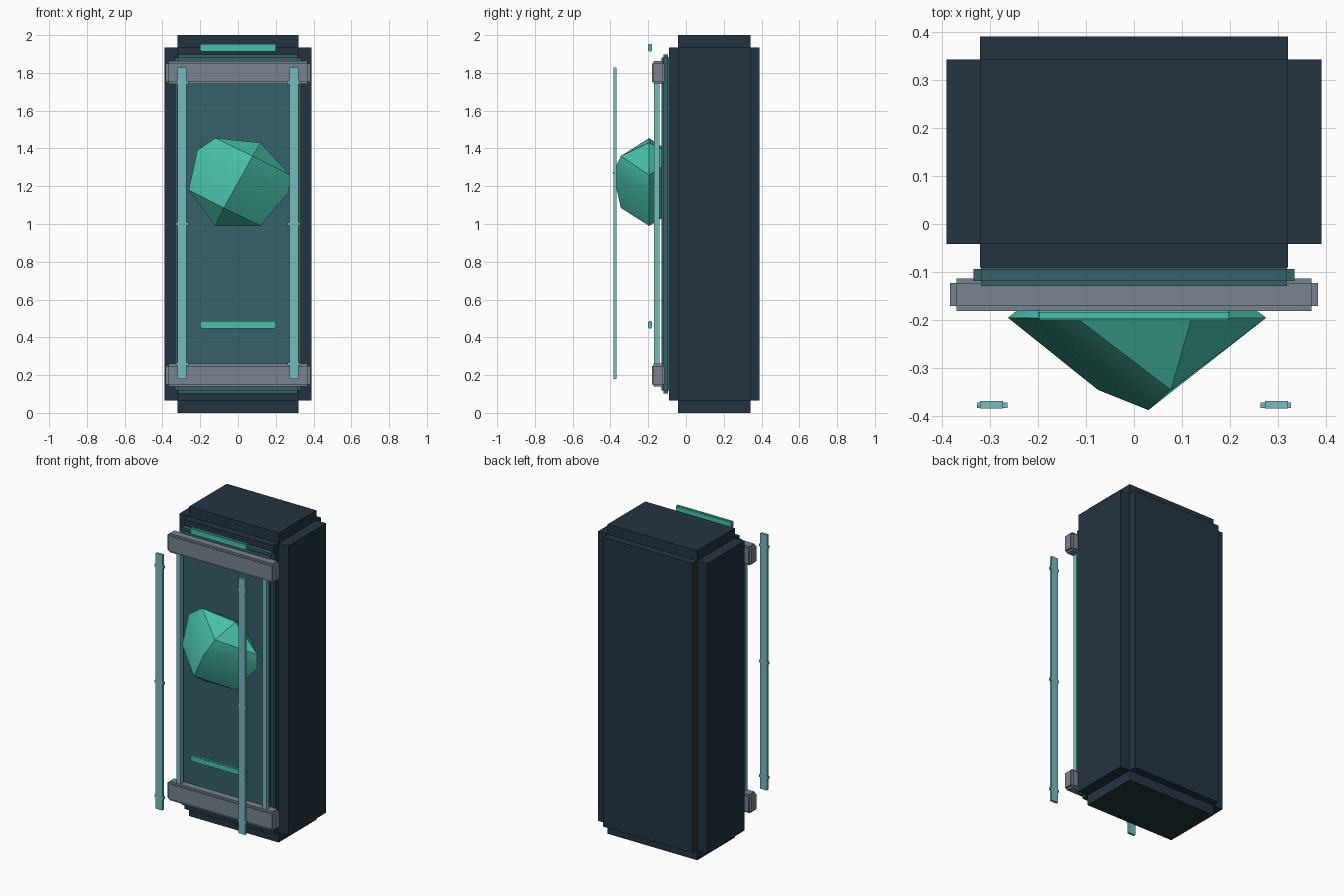
import bpy
import bmesh
from mathutils import Vector

cube = bpy.data.objects.get("Cube")
if cube:
    bpy.data.objects.remove(cube, do_unlink=True)


def material(name, hex_code):
    """Flat material from an sRGB hex colour."""
    srgb = [int(hex_code[i:i + 2], 16) / 255 for i in (0, 2, 4)]
    color = [((c + 0.055) / 1.055) ** 2.4 if c > 0.04 else c / 12.92 for c in srgb] + [1]
    mat = bpy.data.materials.new(name)
    mat.use_nodes = True
    mat.diffuse_color = color
    mat.node_tree.nodes["Principled BSDF"].inputs["Base Color"].default_value = color
    return mat


navy = material("dark_navy", "233441")
teal = material("deep_teal", "36626A")
steel = material("steel_grey", "78848F")
pale = material("pale_teal", "76BCBD")
mint = material("mint_green", "48C0AA")


def add_object(name, bm, mat):
    mesh = bpy.data.meshes.new(name)
    bm.to_mesh(mesh)
    bm.free()
    mesh.materials.append(mat)
    obj = bpy.data.objects.new(name, mesh)
    bpy.context.collection.objects.link(obj)
    return obj


def add_box(bm, center, half):
    verts = bmesh.ops.create_cube(bm, size=2)["verts"]
    for v in verts:
        v.co = Vector(center) + Vector(a * b for a, b in zip(v.co, half))


def box(name, center, half, mat):
    bm = bmesh.new()
    add_box(bm, center, half)
    return add_object(name, bm, mat)


def stepped_box(name, center, half, inset, mat):
    """Block with stepped edges: three boxes, each full size along one axis."""
    bm = bmesh.new()
    for axis in range(3):
        size = [h if i == axis else h - inset[i] for i, h in enumerate(half)]
        add_box(bm, center, size)
    return add_object(name, bm, mat)


# Cabinet and recessed front panel
stepped_box("cabinet", (0, 0.15, 1), (0.39, 0.24, 1), (0.07, 0.048, 0.065), navy)
stepped_box("front_panel", (0, -0.1065, 1), (0.334, 0.0225, 0.897), (0.016, 0.01, 0.015), teal)

# Cross bars and glowing strips
for place, z in (("lower", 0.2), ("upper", 1.802)):
    stepped_box(place + "_bar", (0, -0.147, z), (0.383, 0.034, 0.061), (0.014, 0.01, 0.012), steel)
for place, z in (("lower", 0.467), ("upper", 1.934)):
    stepped_box(place + "_light_strip", (0, -0.19, z), (0.2, 0.01, 0.02), (0.003, 0.003, 0.005), mint)

# Struts against the panel, and floating rails with small clips
for side, s in (("left", 1), ("right", -1)):
    box(side + "_strut", (s * 0.307, -0.155, 1), (0.015, 0.014, 0.8), pale)
    box(side + "_rail", (s * 0.296, -0.376, 1.004), (0.024, 0.008, 0.825), pale)
    for i, z in enumerate((0.26, 1.0, 1.75)):
        box(f"{side}_rail_clip_{i + 1}", (s * 0.295, -0.377, z), (0.032, 0.006, 0.008), pale)

# Faceted gem: rim points plus a front ridge mirrored through the centre
center = Vector((0, -0.195, 1.22))
ridge = [Vector(p) for p in ((0.077, -0.345, 1.36), (0.03, -0.387, 1.272), (-0.075, -0.345, 1.085))]
rim = [(-0.12, 1.455), (0.12, 1.43), (0.275, 1.26), (0.27, 1.17),
       (0.12, 0.99), (-0.12, 0.99), (-0.262, 1.18), (-0.215, 1.39)]
bm = bmesh.new()
for p in ridge + [2 * center - p for p in ridge] + [Vector((x, center.y, z)) for x, z in rim]:
    bm.verts.new(p)
hull = bmesh.ops.convex_hull(bm, input=bm.verts)
bmesh.ops.recalc_face_normals(bm, faces=bm.faces)
gem = add_object("gem", bm, mint)

bpy.ops.object.select_all(action="DESELECT")
gem.select_set(True)
bpy.context.view_layer.objects.active = gem
bpy.ops.object.shade_smooth_by_angle(angle=0.52)
